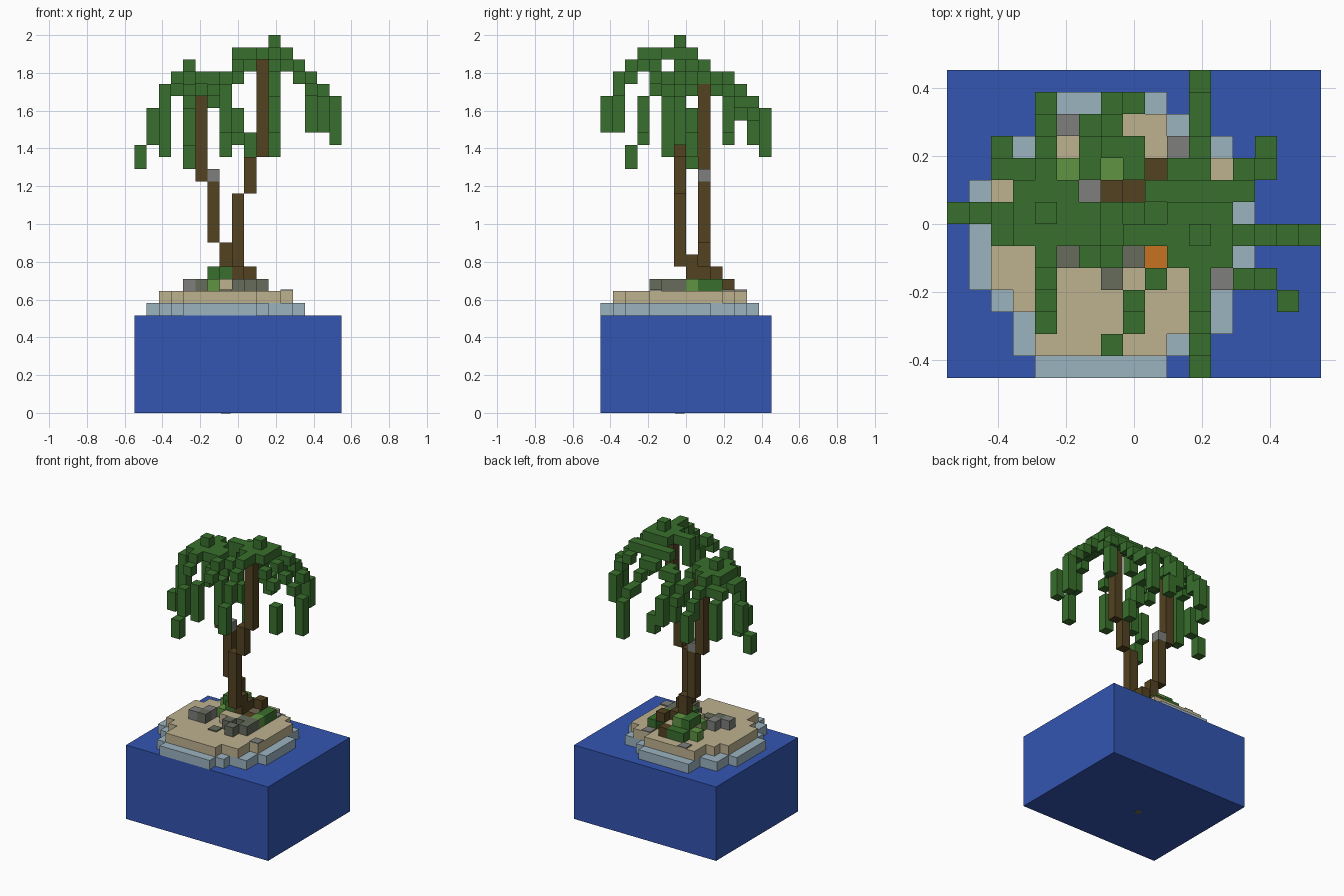
import bpy
import bmesh
from mathutils import Vector

U = 2 / 31                       # edge of one cube
ORIGIN = Vector((-8.5, -7, 0))   # grid corner, in cubes
SIDES = [Vector(v) for v in ((1, 0, 0), (-1, 0, 0), (0, 1, 0), (0, -1, 0), (0, 0, 1), (0, 0, -1))]

cube = bpy.data.objects.get("Cube")
if cube:
    bpy.data.objects.remove(cube, do_unlink=True)


def material(name, r, g, b):
    mat = bpy.data.materials.new(name)
    mat.use_nodes = True
    mat.diffuse_color = (r, g, b, 1)
    mat.node_tree.nodes["Principled BSDF"].inputs["Base Color"].default_value = (r, g, b, 1)
    return mat


water = material("water_blue", .033, .092, .445)
foam = material("shallow_water", .33, .456, .527)
sand = material("sand", .515, .445, .279)
leaf = material("leaf_green", .04, .162, .026)
grass = material("grass_green", .114, .296, .054)
bark = material("bark_brown", .085, .054, .0144)
stone = material("stone_grey", .21, .21, .205)
dark_stone = material("dark_stone", .133, .15, .107)
orange = material("crab_orange", .578, .171, .0144)


def finish(bm, name, mat):
    mesh = bpy.data.meshes.new(name)
    bm.to_mesh(mesh)
    bm.free()
    mesh.materials.append(mat)
    obj = bpy.data.objects.new(name, mesh)
    bpy.context.collection.objects.link(obj)
    return obj


def blocks(name, mat, cells):
    """Join grid cubes into one shell, keeping only the outer faces."""
    cells = set(cells)
    bm = bmesh.new()
    for cell in cells:
        mid = Vector(cell) + ORIGIN + Vector((.5, .5, .5))
        for n in SIDES:
            if tuple(int(a + b) for a, b in zip(cell, n)) in cells:
                continue
            a = Vector((n.y, n.z, n.x)) / 2
            b = n.cross(a)
            c = mid + n / 2
            bm.faces.new([bm.verts.new(p * U) for p in (c - a - b, c + a - b, c + a + b, c - a + b)])
    bmesh.ops.remove_doubles(bm, verts=bm.verts, dist=U / 100)
    bmesh.ops.recalc_face_normals(bm, faces=bm.faces)
    return finish(bm, name, mat)


def box(x, y, z, w=1, d=1, h=1):
    return [(x + i, y + j, z + k) for i in range(w) for j in range(d) for k in range(h)]


def slab(name, mat, x, y, z, w, d, h):
    """A single box given in cube units."""
    bm = bmesh.new()
    bmesh.ops.create_cube(bm, size=1)
    size = Vector((w, d, h))
    for v in bm.verts:
        v.co = (v.co * size + size / 2 + Vector((x, y, z)) + ORIGIN) * U
    return finish(bm, name, mat)


def layer(name, mat, first_row, z, spans):
    cells = []
    for j, (a, b) in enumerate(spans):
        cells += box(a, first_row + j, z, b - a + 1)
    return blocks(name, mat, cells)


# Sea and island
slab("sea", water, 0, 0, 0, 17, 14, 8)
layer("shallows", foam, 0, 8, [(4, 9), (3, 10), (3, 12), (2, 12)] + [(1, 13)] * 5
      + [(2, 12), (2, 12), (4, 10), (4, 9)])
layer("beach", sand, 1, 9, [(4, 9), (4, 11), (3, 11)] + [(2, 12)] * 5
      + [(3, 12), (4, 11), (4, 9)])

# Mound and its rocks and plants
blocks("mound", sand, box(7, 6, 10, 2, 4) + box(6, 8, 10, 1, 2))
blocks("dark_rocks", dark_stone, [(5, 5, 10), (8, 5, 10), (9, 4, 10), (10, 5, 10), (10, 6, 10), (9, 6, 10)])
blocks("grey_rocks", stone, [(4, 5, 10), (5, 6, 10)])
blocks("grass", grass, [(5, 9, 10), (7, 9, 11), (6, 7, 10), (10, 7, 10)])
blocks("bushes", leaf, [(6, 8, 11), (7, 7, 11), (6, 9, 11), (10, 8, 10), (10, 9, 10), (6, 10, 10), (7, 10, 10)])

# Flat details on the beach
for name, mat, x, y in (("back_pebble", stone, 5, 11), ("side_pebble", stone, 10, 10),
                        ("front_pebble", stone, 12, 4), ("dark_pebble", dark_stone, 7, 4),
                        ("crab", orange, 9, 5)):
    slab(name, mat, x, y, 10, 1, 1, .12)

# Peg mark under the sea block
bm = bmesh.new()
bmesh.ops.create_cone(bm, cap_ends=True, segments=16, radius1=.025, radius2=.025, depth=.004)
finish(bm, "peg", dark_stone).location = (-U, -U / 2, 0)

# Trunks
blocks("roots", bark, [(9, 9, 11), (8, 8, 11), (8, 10, 10), (9, 7, 10)] + box(8, 7, 11, h=2))
blocks("tall_trunk", bark, box(8, 6, 12, h=6) + box(9, 6, 18, h=3) + box(10, 6, 21, h=8))
blocks("short_trunk", bark, box(7, 8, 11, h=3) + box(6, 8, 14, h=5) + box(5, 8, 19, h=8))
blocks("coconut", stone, [(6, 8, 19)])

# Fronds: each word is one step from the crown; a final digit is how far it hangs
STEP = dict(e=(1, 0, 0), w=(-1, 0, 0), n=(0, 1, 0), s=(0, -1, 0), u=(0, 0, 1), d=(0, 0, -1))


def frond(start, path):
    pos = Vector(start)
    cells = []
    for word in path.split():
        hang = 1
        for ch in word:
            if ch.isdigit():
                hang = int(ch)
            else:
                pos = pos + Vector(STEP[ch])
        x, y, z = (int(v) for v in pos)
        cells += box(x, y, z - hang + 1, h=hang)
    return cells


def crown(name, centre, top, paths):
    cells = [centre, top]
    for path in paths:
        cells += frond(centre, path)
    return blocks(name, leaf, cells)


crown("tall_crown", (11, 6, 29), (11, 6, 30), (
    "e ed ed ed ed4",
    "n nd nd nd nd n nd4",
    "s s s sd sd2 sdd3",
    "w w w3",
    "en nd e nd ed nd3",
    "es esd ed esdd3",
    "ws wsd ws sd wsd4",
    "wn nd w wnd n w nd nd3",
    "wn nd nd"))
crown("short_crown", (5, 7, 27), (5, 7, 26), (
    "wu wd wd wdd3 wddd2",
    "ws w wd6",
    "s ws sd sdd3 sddd2",
    "n w n nd nd2 nd3",
    "wwn nd w nd4",
    "n end n nd e nd ed2",
    "e ed edd2 edd2",
    "es ed sd5",
    "es sd"))
